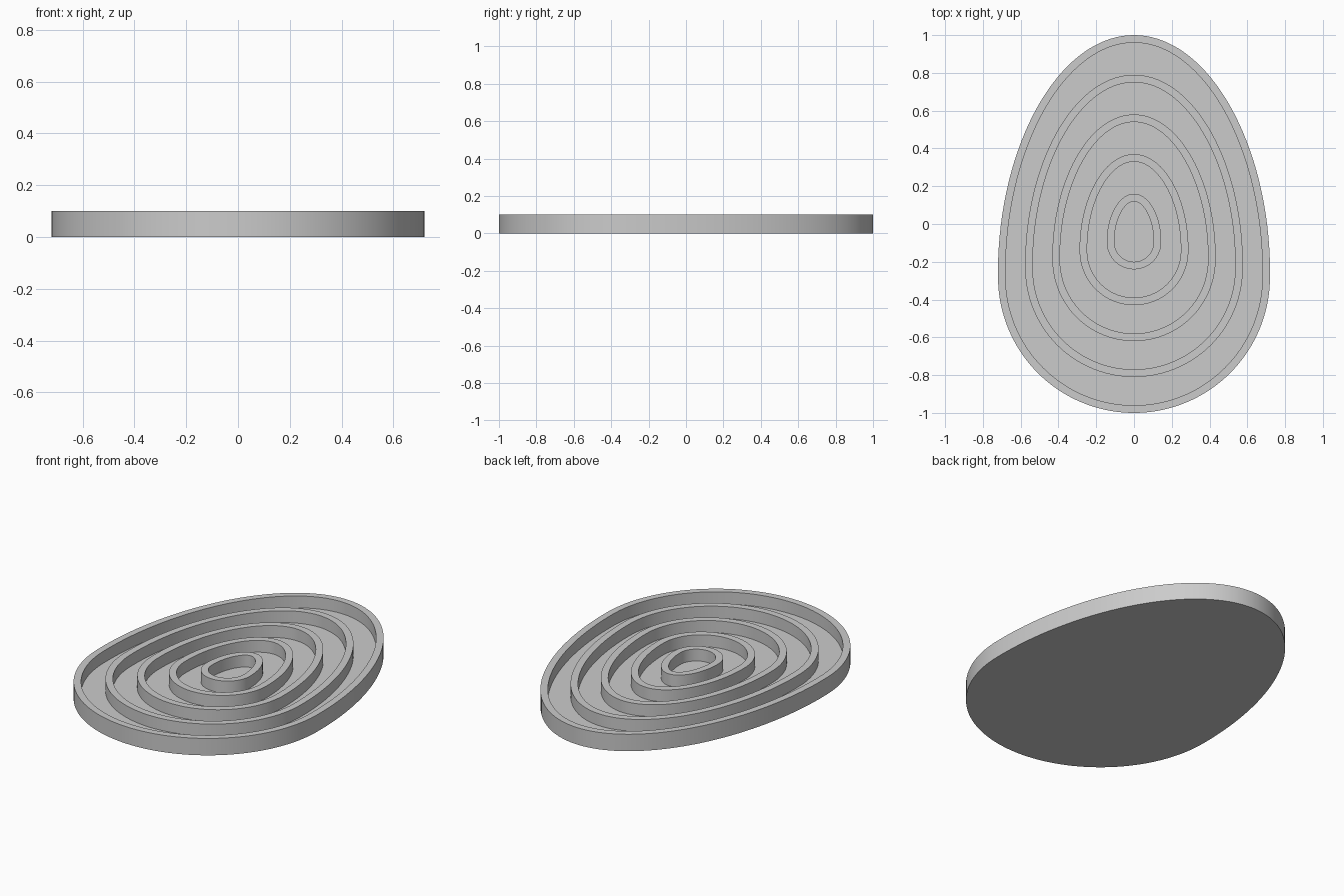
import bpy, bmesh, math
from mathutils import Vector

cube = bpy.data.objects.get("Cube")
if cube:
    bpy.data.objects.remove(cube, do_unlink=True)

HALF_WIDTH = 0.72
HEIGHT = 0.10
FLOOR = 0.03
WALL = 0.04
PIVOT_Y = -0.05
STEPS = 72


def egg_outline(scale):
    """Round lower half, long upper half, shrunk towards the pivot."""
    points = []
    for half in range(2):
        for i in range(STEPS + 1):
            t = math.pi * (half + i / STEPS)
            c, s = math.cos(t), math.sin(t)
            if half == 0:
                x, y = HALF_WIDTH * c * (1 - 0.03 * s), -0.22 + 1.22 * s
            else:
                x, y = HALF_WIDTH * c, -0.28 + HALF_WIDTH * s
            points.append(Vector((x * scale, PIVOT_Y + (y - PIVOT_Y) * scale)))
    return points


def inset(points, distance):
    """Move each point inwards along its normal."""
    result = []
    for i, p in enumerate(points):
        tangent = (points[(i + 1) % len(points)] - points[i - 1]).normalized()
        result.append(p + Vector((-tangent.y, tangent.x)) * distance)
    return result


# Grey material
grey = bpy.data.materials.new("light_grey")
grey.use_nodes = True
colour = (0.6, 0.6, 0.6, 1)
grey.diffuse_color = colour
grey.node_tree.nodes["Principled BSDF"].inputs["Base Color"].default_value = colour

# Cross-section from the outer base to the middle of the floor
bm = bmesh.new()
loops = []


def add_loop(points, z):
    loops.append([bm.verts.new((p.x, p.y, z)) for p in points])


for ring in range(5):
    outer = egg_outline(1 - ring / 5)
    inner = inset(outer, WALL)
    add_loop(outer, FLOOR if ring else 0)
    add_loop(outer, HEIGHT)
    add_loop(inner, HEIGHT)
    add_loop(inner, FLOOR)

# Walls, rims and troughs
for a, b in zip(loops, loops[1:]):
    for i in range(len(a)):
        j = (i + 1) % len(a)
        bm.faces.new((a[i], a[j], b[j], b[i]))

# Underside and central floor
bm.faces.new(loops[0][::-1])
bm.faces.new(loops[-1])
bmesh.ops.recalc_face_normals(bm, faces=bm.faces)

mesh = bpy.data.meshes.new("ringed_egg_plate")
bm.to_mesh(mesh)
bm.free()
mesh.materials.append(grey)
plate = bpy.data.objects.new("ringed_egg_plate", mesh)
bpy.context.collection.objects.link(plate)

bpy.ops.object.select_all(action="DESELECT")
plate.select_set(True)
bpy.context.view_layer.objects.active = plate
bpy.ops.object.shade_smooth_by_angle(angle=math.radians(30))
